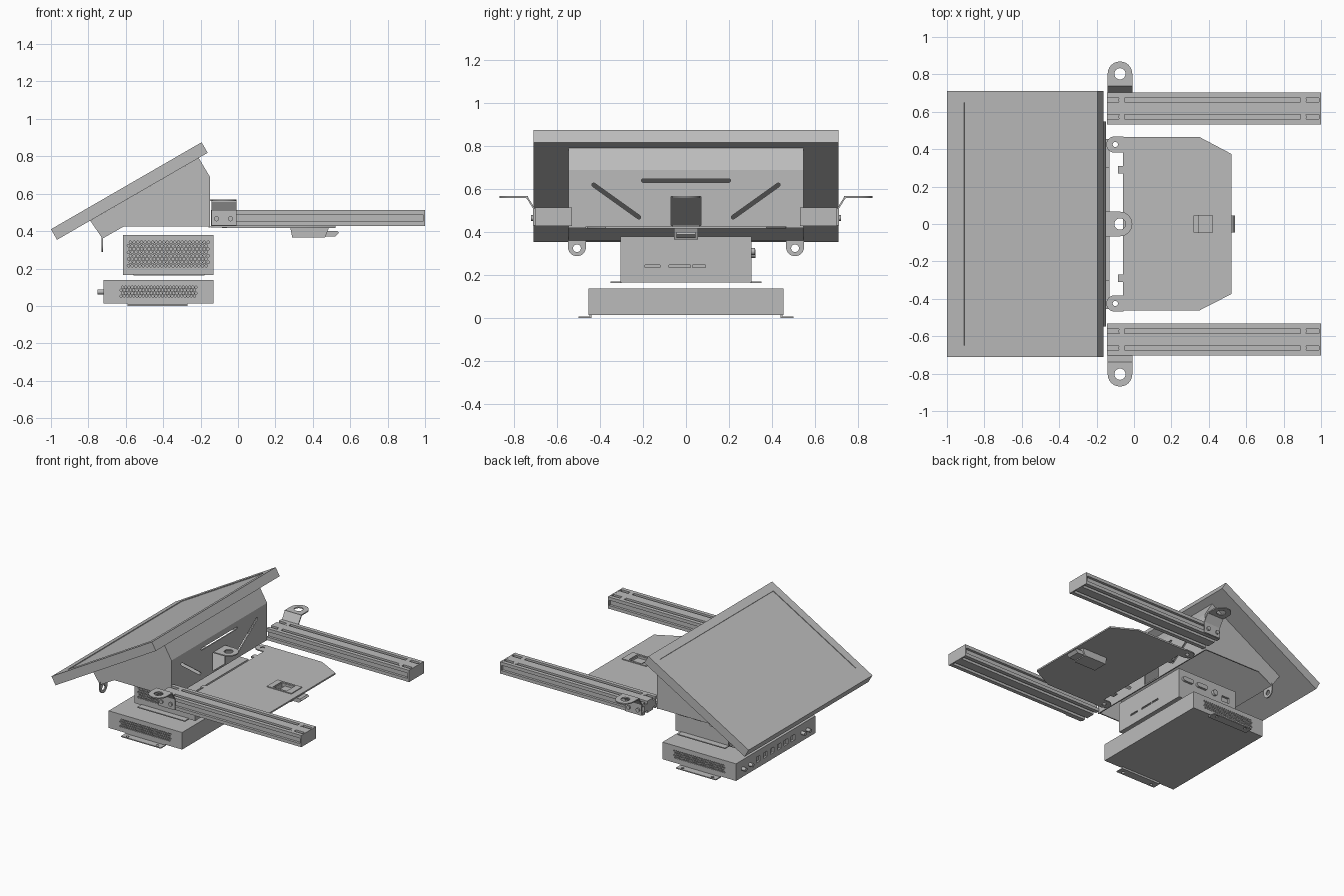
import bpy, bmesh
from math import sin, cos, pi, atan2, radians
from mathutils import Vector

old = bpy.data.objects.get("Cube")
if old:
    bpy.data.objects.remove(old)

grey = bpy.data.materials.new("plain grey metal")
grey.use_nodes = True
GREY = (0.5, 0.5, 0.5, 1)
grey.diffuse_color = GREY
grey.node_tree.nodes["Principled BSDF"].inputs["Base Color"].default_value = GREY
made = []


# ---- helpers ----
def add_prism(bm, pts, axis, lo, hi):
    """Extrude a 2D outline along one axis; outline uses the other two axes in order."""
    def place(p, d):
        c = list(p)
        c.insert("xyz".index(axis), d)
        return bm.verts.new(c)
    a = [place(p, lo) for p in pts]
    b = [place(p, hi) for p in pts]
    bm.faces.new(a)
    bm.faces.new(b[::-1])
    for i in range(len(pts)):
        j = (i + 1) % len(pts)
        bm.faces.new((a[j], a[i], b[i], b[j]))


def finish(name, bm):
    bmesh.ops.recalc_face_normals(bm, faces=bm.faces)
    me = bpy.data.meshes.new(name)
    bm.to_mesh(me)
    bm.free()
    me.materials.append(grey)
    ob = bpy.data.objects.new(name, me)
    bpy.context.scene.collection.objects.link(ob)
    made.append(ob)
    return ob


def prism(name, pts, axis, lo, hi):
    bm = bmesh.new()
    add_prism(bm, pts, axis, lo, hi)
    return finish(name, bm)


def rect(a0, a1, b0, b1):
    return [(a0, b0), (a1, b0), (a1, b1), (a0, b1)]


def box(name, x0, x1, y0, y1, z0, z1):
    return prism(name, rect(x0, x1, y0, y1), "z", z0, z1)


def disc(a, b, r, n=24):
    return [(a + r * cos(2 * pi * i / n), b + r * sin(2 * pi * i / n)) for i in range(n)]


def tongue(a, b, r, angle, length, n=12):
    """Half-round end facing the angle, with a straight root behind it."""
    t = radians(angle)
    pts = [(a + r * cos(t + pi * (i / n - .5)), b + r * sin(t + pi * (i / n - .5)))
           for i in range(n + 1)]
    dx, dy = -cos(t) * length, -sin(t) * length
    return pts + [(pts[-1][0] + dx, pts[-1][1] + dy), (pts[0][0] + dx, pts[0][1] + dy)]


def capsule(p, q, r, n=6):
    t = atan2(q[1] - p[1], q[0] - p[0])
    return [(c[0] + r * cos(t + s + pi * i / n), c[1] + r * sin(t + s + pi * i / n))
            for c, s in ((q, -pi / 2), (p, pi / 2)) for i in range(n + 1)]


def strip(pts, t):
    """Thin sheet profile following a bent line."""
    v = [Vector(p) for p in pts]
    other = []
    for i, p in enumerate(v):
        d = (v[min(i + 1, len(v) - 1)] - v[max(i - 1, 0)]).normalized()
        other.append(p + Vector((-d.y, d.x)) * t)
    return [tuple(p) for p in v + other[::-1]]


def cut(ob, outlines, axis, lo, hi):
    bm = bmesh.new()
    for o in outlines:
        add_prism(bm, o, axis, lo, hi)
    cutter = finish("cutter", bm)
    cutter.hide_render = True
    mod = ob.modifiers.new("cut", "BOOLEAN")
    mod.operation, mod.solver, mod.object = "DIFFERENCE", "EXACT", cutter
    dg = bpy.context.evaluated_depsgraph_get()
    me = bpy.data.meshes.new_from_object(ob.evaluated_get(dg))
    ob.modifiers.clear()
    ob.data = me
    made.remove(cutter)
    bpy.data.objects.remove(cutter)


def perforation(x0, x1, z0, z1, cols, rows, r):
    step = (x1 - x0) / cols
    return [disc(x0 + step * (i + .25 + .5 * (j % 2)), z0 + (z1 - z0) * j / (rows - 1), r, 6)
            for j in range(rows) for i in range(cols)]


# ---- tilted display ----
def on_tilt(s, d):
    t = radians(30)
    return (-1 + s * cos(t) - d * sin(t), .41 + s * sin(t) + d * cos(t))


screen = prism("display_slab", [on_tilt(*p) for p in rect(0, .93, -.065, 0)], "y", -.71, .71)
cut(screen, [[on_tilt(*p) for p in rect(.104, .87, -.005, .02)]], "y", -.65, .65)

# ---- display housing ----
prism("housing_frame", [(-.79, .456), (-.725, .36), (-.15, .69), (-.21, .791)], "y", -.548, .548)
for s, side in ((-1, "right"), (1, "left")):
    prism(side + "_housing_side", [(-.725, .36), (-.61, .425), (-.15, .425), (-.15, .69)], "y",
          s * .54, s * .548)
    ear = prism(side + "_hanging_ear", tongue(s * .508, .33, .042, -90, .05), "x", -.73, -.722)
    cut(ear, [disc(s * .508, .325, .018)], "x", -.8, -.7)
back = prism("slotted_back_plate", rect(-.548, .548, .42, .69), "x", -.158, -.15)
slots = [capsule((-.2, .64), (.2, .64), .008), rect(-.07, .07, .43, .565)]
slots += [capsule((s * .43, .62), (s * .22, .47), .009) for s in (-1, 1)]
cut(back, slots, "x", -.2, -.1)
centre = prism("centre_mount_tab", tongue(-.075, 0, .066, 0, .08), "z", .56, .568)
cut(centre, [disc(-.075, 0, .03)], "z", .5, .6)

# ---- slotted rails with mounting brackets ----
quarter = [(.033, .0425), (.033, .024), (.057, .024), (.057, .0425),
           (.085, .0425), (.085, .019), (.067, .019)]
half = quarter + [(a, -b) for a, b in quarter[::-1]]
section = half + [(-a, -b) for a, b in half]
for s, side in ((-1, "right"), (1, "left")):
    mid = s * .618
    prism(side + "_rail", [(mid + a, .471 + b) for a, b in section], "x", -.145, .99)
    box(side + "_rail_cap", .99, 1, mid - .086, mid + .086, .428, .514)
    bm = bmesh.new()
    for x in (-.065, .905):
        for k in (-.045, .045):
            add_prism(bm, disc(x, mid + k, .018, 16), "z", .495, .514)
    finish(side + "_rail_screws", bm)
    bent = [(.704, .43), (.704, .51), (.737, .564), (.745, .564)]
    prism(side + "_bracket_web", [(s * a, b) for a, b in strip(bent, -.008)], "x", -.141, -.009)
    tab = prism(side + "_bracket_tab", tongue(-.075, s * .803, .066, s * 90, .066), "z", .56, .568)
    cut(tab, [disc(-.075, s * .803, .03)], "z", .5, .6)
    bm = bmesh.new()
    for x in (-.115, -.04):
        add_prism(bm, disc(x, .466, .014, 16), "y", s * .7, s * .722)
    finish(side + "_bracket_bolts", bm)

# ---- flat tray with latch ----
tray = prism("tray_plate", [(-.06, -.462), (.35, -.462), (.52, -.375), (.52, .375),
                            (.35, .465), (-.06, .465)], "z", .416, .427)
cut(tray, [rect(.32, .42, -.045, .045)], "z", .4, .44)
for s, side in ((-1, "right"), (1, "left")):
    ear = prism(side + "_tray_ear", tongue(-.105, s * .425, .043, 180, .05), "z", .418, .426)
    cut(ear, [disc(-.1, s * .425, .014)], "z", .4, .44)
    box(side + "_tray_stop", -.085, -.05, s * .27, s * .31, .416, .426)
bezel = box("latch_bezel", .275, .472, -.062, .062, .427, .433)
cut(bezel, [rect(.315, .425, -.048, .048)], "z", .4, .44)
latch = prism("latch_body", [(.28, .416), (.29, .366), (.465, .366), (.485, .416)], "y", -.055, .055)
cut(latch, [rect(.32, .42, -.045, .045)], "z", .38, .44)
box("latch_paddle", .345, .42, -.045, .045, .38, .412)
prism("latch_hook", [(.46, .372), (.52, .372), (.54, .39), (.53, .4), (.46, .4)], "y", -.045, .045)

# ---- upper electronics box ----
upper = box("upper_case", -.615, -.13, -.306, .306, .165, .38)
cut(upper, perforation(-.59, -.155, .215, .34, 22, 8, .0075), "y", -.33, -.296)
cut(upper, [rect(a, b, .236, .248) for a, b in ((-.19, -.12), (-.08, .02), (.03, .09))],
    "x", -.14, -.1)
cut(upper, [rect(-.56, -.5, .27, .31)], "y", .29, .33)
for s, side in ((-1, "right"), (1, "left")):
    box(side + "_upper_flange", -.56, -.18, s * .3, s * .352, .163, .17)
for i, x in enumerate((-.2, -.32)):
    prism("wide_socket_%d" % i, capsule((x - .03, .31), (x + .03, .31), .016), "y", .3, .322)
prism("round_socket", disc(-.43, .3, .02), "y", .3, .325)

# ---- lower electronics box ----
lower = box("lower_case", -.72, -.13, -.455, .455, .014, .138)
for s, side in ((-1, "right"), (1, "left")):
    cut(lower, perforation(-.63, -.22, .052, .1, 24, 4, .0065), "y", s * .445, s * .48)
    foot = box(side + "_foot_flange", -.59, -.27, s * .44, s * .5, 0, .007)
    cut(foot, [disc(x, s * .48, .01) for x in (-.55, -.31)], "z", -.1, .1)
    box(side + "_foot_web", -.59, -.27, s * .44, s * .45, 0, .016)
cut(lower, [rect(y - .022, y + .022, .055, .095) for y in (-.2, -.12, -.04, .04, .12, .2)],
    "x", -.75, -.705)
bm = bmesh.new()
for y in (-.36, -.3, .3, .38):
    add_prism(bm, disc(y, .075, .013, 16), "x", -.75, -.715)
finish("round_plugs", bm)

# ---- shading ----
bpy.ops.object.select_all(action="DESELECT")
for ob in made:
    ob.select_set(True)
bpy.context.view_layer.objects.active = made[0]
bpy.ops.object.shade_smooth_by_angle(angle=radians(31))
